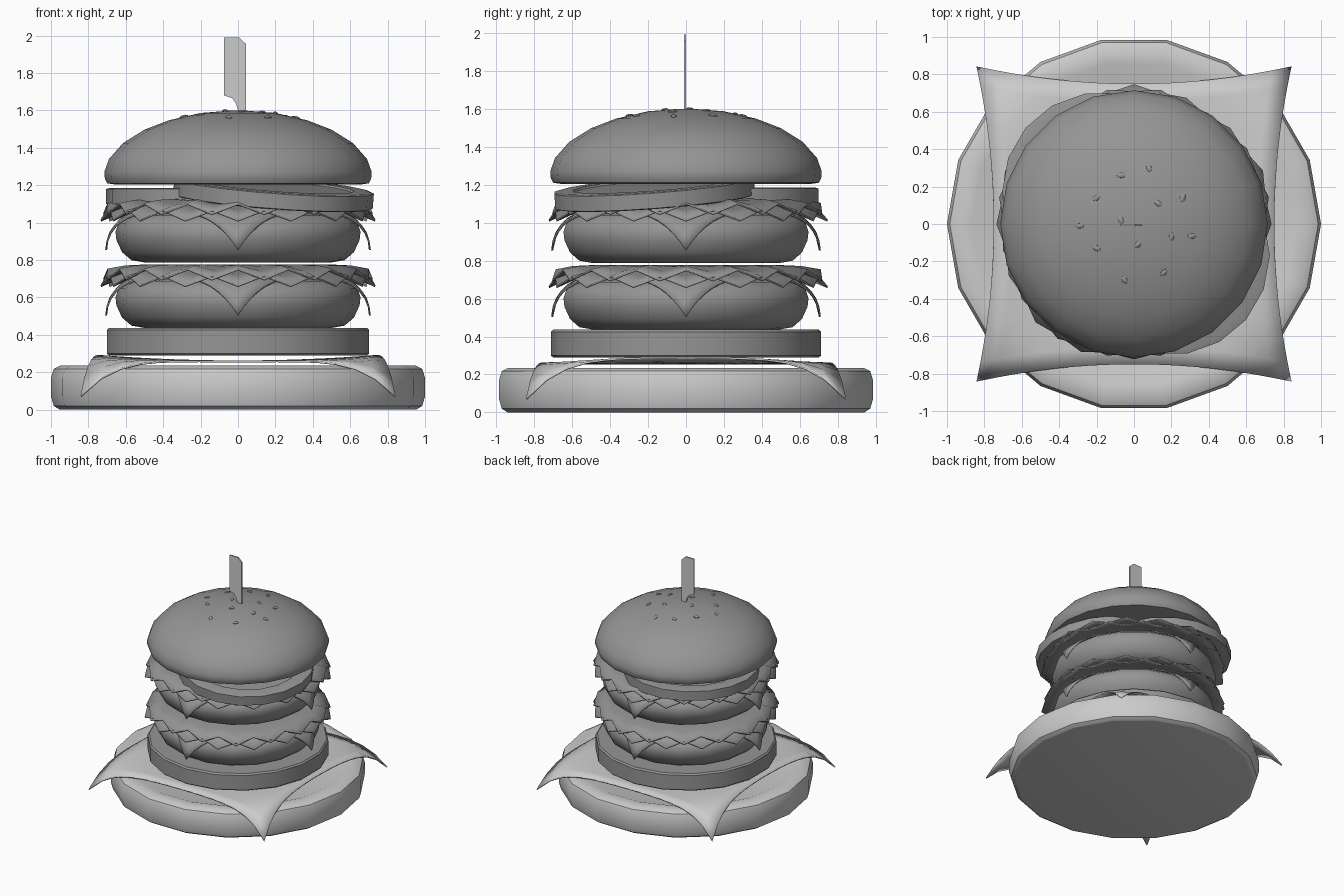
import bpy, bmesh, math
from mathutils import Matrix, Vector

if "Cube" in bpy.data.objects:
    bpy.data.objects.remove(bpy.data.objects["Cube"])

SIDES = 18
DARK = bpy.data.materials.new("dark_food")
DARK.diffuse_color = (0.3, 0.3, 0.3, 1)
DARK.use_nodes = True
DARK.node_tree.nodes["Principled BSDF"].inputs["Base Color"].default_value = DARK.diffuse_color


def finish(name, bm, thickness=0, smooth=True, mat=DARK):
    bmesh.ops.recalc_face_normals(bm, faces=bm.faces)
    mesh = bpy.data.meshes.new(name)
    bm.to_mesh(mesh)
    bm.free()
    if mat:
        mesh.materials.append(mat)
    ob = bpy.data.objects.new(name, mesh)
    bpy.context.collection.objects.link(ob)
    if thickness:
        mod = ob.modifiers.new("thickness", 'SOLIDIFY')
        mod.thickness = thickness
        mod.offset = 0
    if smooth:
        bpy.ops.object.select_all(action='DESELECT')
        ob.select_set(True)
        bpy.context.view_layer.objects.active = ob
        bpy.ops.object.shade_smooth_by_angle(angle=math.radians(35))
    return ob


def lathe(name, profile, turn=0.0, sides=SIDES, mat=DARK):
    """Revolve (radius, height) points around z; both ends get flat caps."""
    bm = bmesh.new()
    rings = []
    for r, z in profile:
        rings.append([bm.verts.new((r * math.cos(turn + math.tau * i / sides),
                                    r * math.sin(turn + math.tau * i / sides), z))
                      for i in range(sides)])
    for a, b in zip(rings, rings[1:]):
        for i in range(sides):
            j = (i + 1) % sides
            bm.faces.new((a[i], a[j], b[j], b[i]))
    bm.faces.new(rings[0])
    bm.faces.new(rings[-1])
    return finish(name, bm, mat=mat)


def sheet(name, shape, n, thickness, mat=DARK):
    """Square grid bent by shape(u, v), u and v running from -1 to 1."""
    bm = bmesh.new()
    g = [[bm.verts.new(shape(2 * i / n - 1, 2 * j / n - 1)) for j in range(n + 1)]
         for i in range(n + 1)]
    for i in range(n):
        for j in range(n):
            bm.faces.new((g[i][j], g[i + 1][j], g[i + 1][j + 1], g[i][j + 1]))
    return finish(name, bm, thickness, mat=mat)


# Plate with a shallow well
lathe("plate", [(0.95, 0), (0.955, 0.001), (0.985, 0.02), (1, 0.07), (1, 0.17),
                (0.985, 0.218), (0.95, 0.235), (0.87, 0.235), (0.79, 0.205)], mat=None)


# Paper napkin with pinched sides and drooping corners
def napkin_shape(u, v):
    x, y = u * (0.75 + 0.09 * v * v), v * (0.75 + 0.09 * u * u)
    t = max(0, (math.hypot(x, y) - 0.75) / 0.44)
    rise = 0.03 * (x / 0.75) ** 2 * (1 - (y / 0.84) ** 2)
    return x, y, 0.258 + rise - 0.19 * t ** 3


sheet("napkin", napkin_shape, 16, 0.01, None)

# Bottom bun
QUARTER = math.pi / 2
lathe("bottom_bun", [(0.70, 0.29), (0.712, 0.30), (0.712, 0.425), (0.70, 0.437)], QUARTER)


# Cheese slice, turned so that its corners hang front, back, left and right
def cheese_shape(u, v, base):
    x, y = u * (0.53 + 0.035 * v * v), v * (0.53 + 0.035 * u * u)
    r = math.hypot(x, y)
    z = base
    s = (r - 0.5) / 0.3
    if s > 0:
        a = min(s, 1) * math.pi / 2
        k = (0.5 + 0.205 * math.sin(a)) / r
        x, y, z = x * k, y * k, base - 0.21 * (1 - math.cos(a))
    c = math.sqrt(0.5)
    return (x - y) * c, (x + y) * c, z


# Lettuce leaf with a zigzag rim
def lettuce(name, base, radius, lobes, turn, droop):
    bm = bmesh.new()
    n = 2 * lobes
    rings = []
    for r, drop, wave in ((0.3, 0, 0), (0.5, 0.005, 0.004),
                          (0.61, droop * 0.4, 0.014), (radius, droop, 0.027)):
        ring = []
        for i in range(n):
            a = turn + math.tau * i / n
            sign = 1 if i % 2 else -1
            rr = r - wave * 0.5 * sign + 0.012 * math.sin(5 * a) * (r / radius) ** 4
            ring.append(bm.verts.new((rr * math.cos(a), rr * math.sin(a),
                                      base - drop + wave * sign)))
        rings.append(ring)
    bm.faces.new(rings[0])
    for a, b in zip(rings, rings[1:]):
        for i in range(n):
            j = (i + 1) % n
            bm.faces.new((a[i], a[j], b[j], b[i]))
    finish(name, bm, 0.01)


# Two layers of patty, cheese and lettuce
PATTY = [(0.50, 0), (0.57, 0.012), (0.62, 0.055), (0.65, 0.12), (0.655, 0.165),
         (0.64, 0.21), (0.59, 0.25), (0.50, 0.262)]
for label, z0 in (("lower", 0.437), ("upper", 0.787)):
    lathe(label + "_patty", [(r, z + z0) for r, z in PATTY])
    sheet(label + "_cheese", lambda u, v: cheese_shape(u, v, z0 + 0.275), 20, 0.01)
    lettuce(label + "_lettuce_bottom", z0 + 0.315, 0.72, 16, 0.0, 0.065)
    lettuce(label + "_lettuce_top", z0 + 0.335, 0.71, 16, math.pi / 16, 0.05)

# Tomato slices: one lies flat, the other leans on it
TOMATO = [(0.52, -0.045), (0.535, -0.04), (0.535, 0.04), (0.515, 0.045), (0.43, 0.045),
          (0.42, 0.035)]
flat = lathe("tomato_flat", TOMATO)
flat.location = (-0.17, 0.17, 1.14)
leaning = lathe("tomato_leaning", TOMATO)
leaning.location = (0.19, -0.165, 1.155)
leaning.rotation_euler = (0.075, 0.075, 0)

# Top bun
DOME = [(0.715, 1.27), (0.69, 1.34), (0.615, 1.425), (0.50, 1.497), (0.37, 1.547),
        (0.2, 1.586), (0.05, 1.598)]
lathe("top_bun", [(0.66, 1.204), (0.70, 1.21), (0.712, 1.235)] + DOME, QUARTER, 20)


def dome_height(r):
    for (r1, z1), (r2, z2) in zip(DOME, DOME[1:]):
        if r2 <= r <= r1:
            return z2 + (z1 - z2) * (r - r2) / (r1 - r2)
    return DOME[-1][1]


# Sesame seeds
SEEDS = [(-.07, .26), (.08, .30), (-.20, .14), (.13, .11), (.26, .14), (-.29, -.01),
         (-.07, .02), (.02, -.11), (-.20, -.13), (.20, -.07), (.31, -.065),
         (-.05, -.30), (.16, -.26)]
for i, (x, y) in enumerate(SEEDS):
    r = math.hypot(x, y)
    normal = Vector((x * 0.9, y * 0.9, 1)).normalized()
    tilt = Vector((0, 0, 1)).rotation_difference(normal).to_matrix().to_4x4()
    place = (Matrix.Translation((x, y, dome_height(r))) @ tilt
             @ Matrix.Rotation(i * 1.9, 4, 'Z') @ Matrix.Diagonal((0.025, 0.015, 0.01, 1)))
    bm = bmesh.new()
    bmesh.ops.create_uvsphere(bm, u_segments=8, v_segments=5, radius=1, matrix=place)
    finish("sesame_seed", bm)

# Flat pick stuck in the bun
bm = bmesh.new()
outline = [(-0.075, 1.99), (0.005, 1.99), (0.043, 1.955), (0.043, 1.5), (0.0, 1.5),
           (0.0, 1.6), (-0.01, 1.635), (-0.03, 1.665), (-0.075, 1.68)]
bm.faces.new([bm.verts.new((x, -0.005, z)) for x, z in outline])
finish("pick", bm, 0.012, smooth=False, mat=None)
